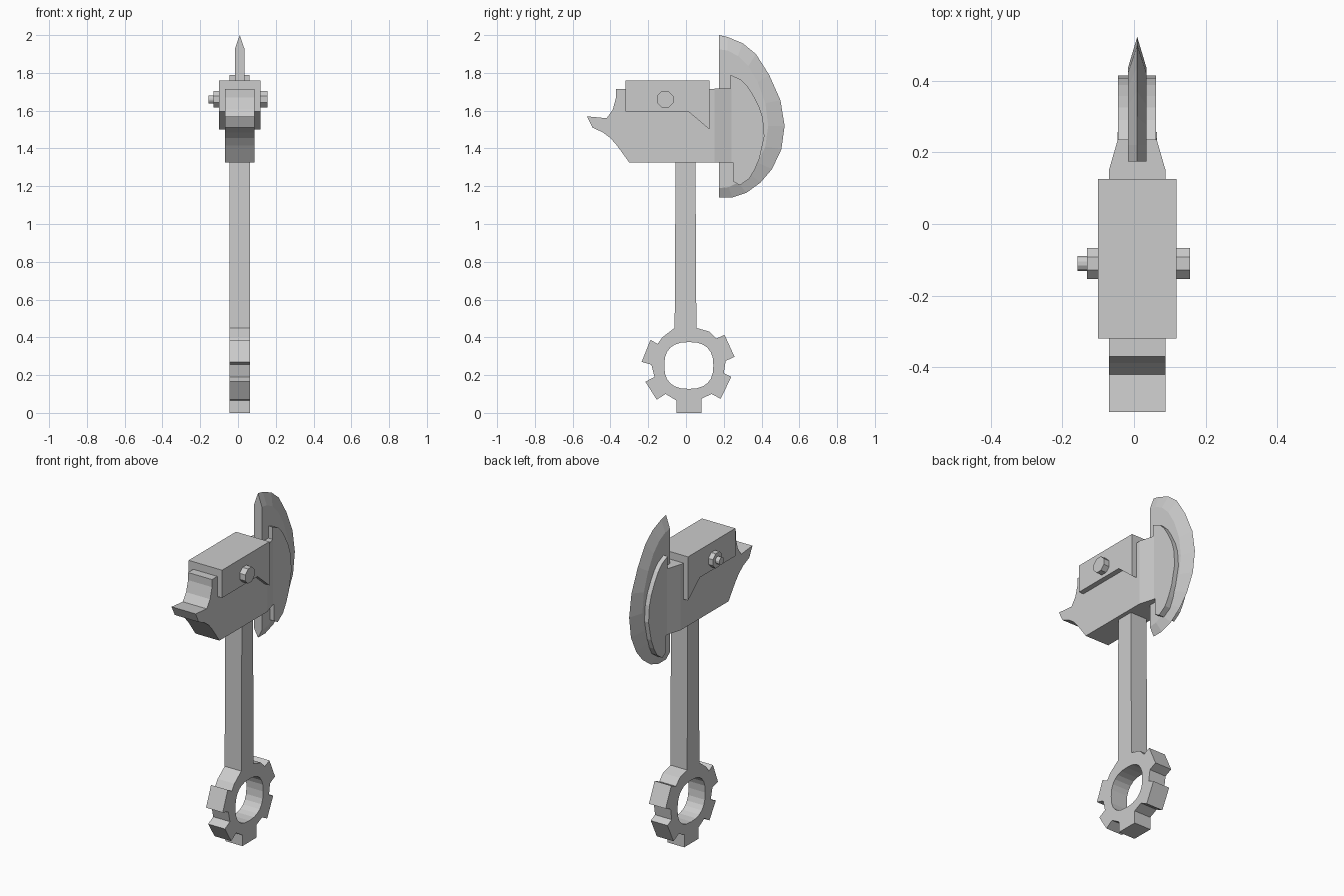
import bpy, bmesh
from math import cos, sin, pi, copysign
from mathutils import Matrix

if "Cube" in bpy.data.objects:
    bpy.data.objects.remove(bpy.data.objects["Cube"])

CX = 0.009  # middle plane of the axe


def finish(bm, name):
    bmesh.ops.recalc_face_normals(bm, faces=bm.faces)
    me = bpy.data.meshes.new(name)
    bm.to_mesh(me)
    bm.free()
    ob = bpy.data.objects.new(name, me)
    bpy.context.collection.objects.link(ob)
    return ob


def prism(name, loops, half):
    """Fill (y, z) outlines, holes included, and extrude them along x."""
    bm = bmesh.new()
    edges = []
    for loop in loops:
        vs = [bm.verts.new((CX - half, y, z)) for y, z in loop]
        edges += [bm.edges.new((vs[i - 1], vs[i])) for i in range(len(vs))]
    bmesh.ops.triangle_fill(bm, edges=edges, use_beauty=True, normal=(-1, 0, 0))
    ext = bmesh.ops.extrude_face_region(bm, geom=bm.faces[:], use_keep_orig=True)
    top = [g for g in ext["geom"] if isinstance(g, bmesh.types.BMVert)]
    bmesh.ops.translate(bm, verts=top, vec=(2 * half, 0, 0))
    return finish(bm, name)


def rod(name, x0, x1, r, sides):
    """Cylinder along x on the bolt axis."""
    bm = bmesh.new()
    m = (Matrix.Translation(((x0 + x1) / 2, -0.11, 1.66))
         @ Matrix.Rotation(pi / 2, 4, 'Y') @ Matrix.Rotation(pi / sides, 4, 'Z'))
    bmesh.ops.create_cone(bm, cap_ends=True, segments=sides, radius1=r,
                          radius2=r, depth=x1 - x0, matrix=m)
    return finish(bm, name)


# Connecting-rod handle: shaft and toothed ring with a rounded-square hole
handle = [(-0.055, 1.34), (-0.06, 0.45), (-0.125, 0.40), (-0.15, 0.365),
          (-0.188, 0.387), (-0.235, 0.27), (-0.183, 0.255), (-0.167, 0.19),
          (-0.215, 0.165), (-0.155, 0.07), (-0.108, 0.10), (-0.05, 0.065),
          (-0.05, 0), (0.082, 0), (0.082, 0.075), (0.135, 0.10),
          (0.183, 0.075), (0.24, 0.19), (0.20, 0.21), (0.21, 0.275),
          (0.257, 0.297), (0.204, 0.413), (0.16, 0.393), (0.125, 0.43),
          (0.055, 0.45), (0.05, 1.34)]


def sq(v):
    return copysign(abs(v) ** 0.8, v)


hole = [(0.015 + 0.13 * sq(cos(a)), 0.251 + 0.124 * sq(sin(a)))
        for a in [2 * pi * i / 24 for i in range(24)]]
prism("handle", [handle, hole], 0.055)

# Head block with the hooked beak at the back
prism("head_body", [[
    (-0.525, 1.57), (-0.495, 1.51), (-0.44, 1.485), (-0.40, 1.455),
    (-0.365, 1.415), (-0.30, 1.325), (0.15, 1.325), (0.15, 1.715),
    (-0.37, 1.715), (-0.37, 1.67), (-0.388, 1.605), (-0.42, 1.56)]], 0.079)

# Neck narrowing from the head to the cheek plate
bm = bmesh.new()
rings = [[bm.verts.new((CX + sx * w, y, z)) for sx, z in
          ((-1, 1.325), (1, 1.325), (1, 1.717), (-1, 1.717))]
         for y, w in ((0.15, 0.079), (0.24, 0.053))]
for i in range(4):
    bm.faces.new((rings[0][i - 1], rings[0][i], rings[1][i], rings[1][i - 1]))
for r in rings:
    bm.faces.new(r)
finish(bm, "neck")

# Cheek plate that grips the blade
prism("cheek_plate", [[
    (0.235, 1.79), (0.29, 1.765), (0.325, 1.73), (0.357, 1.68),
    (0.388, 1.62), (0.407, 1.56), (0.415, 1.465), (0.39, 1.35),
    (0.365, 1.29), (0.335, 1.24), (0.285, 1.205), (0.25, 1.225),
    (0.25, 1.325), (0.235, 1.325)]], 0.053)

# Blade: flat sides that taper to a sharp outer edge
outer = [(0.175, 2.0), (0.22, 1.99), (0.30, 1.957), (0.37, 1.90),
         (0.44, 1.79), (0.50, 1.655), (0.522, 1.52), (0.505, 1.395),
         (0.455, 1.29), (0.395, 1.22), (0.32, 1.165), (0.245, 1.14),
         (0.175, 1.14)]
inner = [(0.175, 1.925), (0.22, 1.918), (0.275, 1.89), (0.33, 1.835),
         (0.38, 1.75), (0.42, 1.64), (0.435, 1.52), (0.42, 1.41),
         (0.38, 1.325), (0.33, 1.27), (0.275, 1.22), (0.225, 1.195),
         (0.175, 1.19)]
bm = bmesh.new()
edge = [bm.verts.new((CX, y, z)) for y, z in outer]
sides = [[bm.verts.new((CX + s * 0.026, y, z)) for y, z in inner] for s in (-1, 1)]
for side in sides:
    bm.faces.new(side)
    for i in range(len(edge) - 1):
        bm.faces.new((edge[i], edge[i + 1], side[i + 1], side[i]))
left, right = sides
bm.faces.new((edge[0], right[0], right[-1], edge[-1], left[-1], left[0]))
finish(bm, "blade")

# Clamp block over the head
prism("clamp_block", [[
    (-0.32, 1.595), (0.013, 1.595), (0.125, 1.50), (0.125, 1.76),
    (-0.32, 1.76)]], 0.11)

# Bolt through the clamp
rod("bolt_head", 0.115, 0.156, 0.047, 8)
rod("bolt_nut", -0.131, -0.095, 0.047, 8)
rod("bolt_end", -0.157, -0.125, 0.022, 12)
